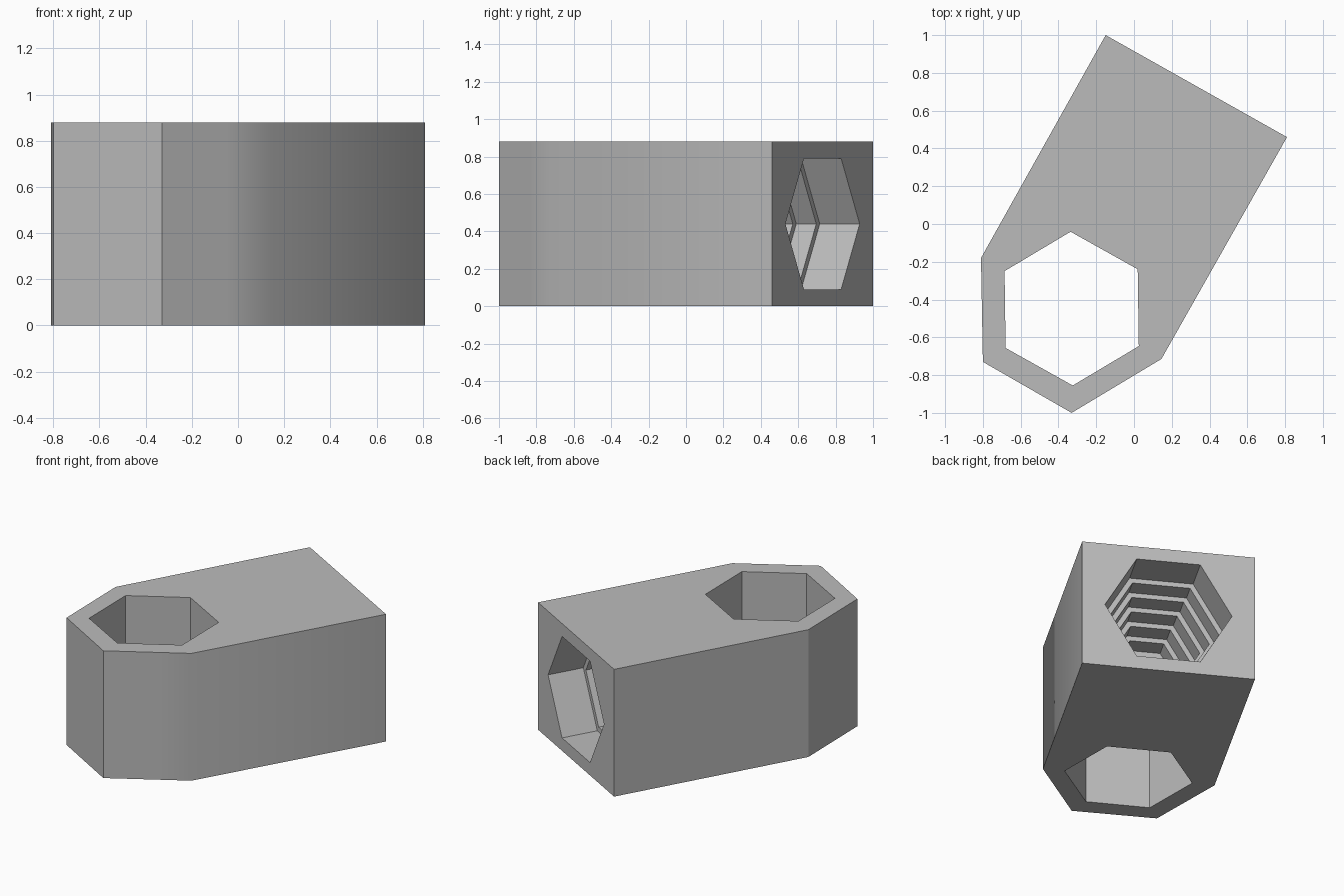
import bpy, bmesh, math
from mathutils import Vector

cube = bpy.data.objects.get("Cube")
if cube:
    bpy.data.objects.remove(cube)

HEIGHT = 0.88
UP = Vector((0, 0, 1))

grey = bpy.data.materials.new("light_grey")
grey.use_nodes = True
grey.diffuse_color = (0.5, 0.5, 0.5, 1)
grey.node_tree.nodes["Principled BSDF"].inputs["Base Color"].default_value = (0.5, 0.5, 0.5, 1)


def loft(name, rings):
    """Closed solid skinned through rings with equal point counts."""
    bm = bmesh.new()
    loops = [[bm.verts.new(p) for p in ring] for ring in rings]
    n = len(loops[0])
    for a, b in zip(loops, loops[1:]):
        for i in range(n):
            j = (i + 1) % n
            bm.faces.new((a[i], a[j], b[j], b[i]))
    bm.faces.new(loops[0])
    bm.faces.new(loops[-1])
    bmesh.ops.recalc_face_normals(bm, faces=bm.faces)
    mesh = bpy.data.meshes.new(name)
    bm.to_mesh(mesh)
    bm.free()
    mesh.materials.append(grey)
    obj = bpy.data.objects.new(name, mesh)
    bpy.context.collection.objects.link(obj)
    return obj


def hexagon(center, u, v, radius, turn=0.0):
    angles = [turn + k * math.pi / 3 for k in range(6)]
    return [center + radius * (math.cos(a) * u + math.sin(a) * v) for a in angles]


# Body: pointed-front block; the extra point on the front keeps the soft corner tight
outline = [(-0.15, 1), (-0.81, -0.18), (-0.80, -0.73), (-0.33, -1),
           (-0.05, -0.832), (0.145, -0.715), (0.81, 0.46)]
body = loft("connector_body", [[Vector((x, y, z)) for x, y in outline]
                               for z in (0, HEIGHT)])

# Vertical hexagonal through hole
X, Y = Vector((1, 0, 0)), Vector((0, 1, 0))
through = loft("through_hole_cutter",
               [hexagon(Vector((-0.33, -0.448, z)), X, Y, 0.407, math.radians(90.8))
                for z in (-0.1, HEIGHT + 0.1)])

# Stepped hexagonal socket going in from the back face
across = Vector((0.96, -0.54, 0)).normalized()
inward = across.cross(UP)
mouth = Vector((0.33, 0.73, HEIGHT / 2))
rings, start, end, radius = [], -0.1, 0.245, 0.405
for step in range(6):
    for depth in (start, end):
        rings.append(hexagon(mouth + inward * depth, across, UP, radius))
    start, end, radius = end, end + 0.1225, radius - 0.038
socket = loft("socket_cutter", rings)

# Cut both holes and drop the cutters
bpy.context.view_layer.objects.active = body
for cutter in (through, socket):
    cutter.hide_render = True
    mod = body.modifiers.new("cut", "BOOLEAN")
    mod.operation, mod.solver, mod.object = "DIFFERENCE", "EXACT", cutter
    bpy.ops.object.modifier_apply(modifier=mod.name)
    bpy.data.objects.remove(cutter)

# Only the shallow front corner is soft
bpy.ops.object.select_all(action="DESELECT")
body.select_set(True)
bpy.ops.object.shade_smooth_by_angle(angle=math.radians(30))
